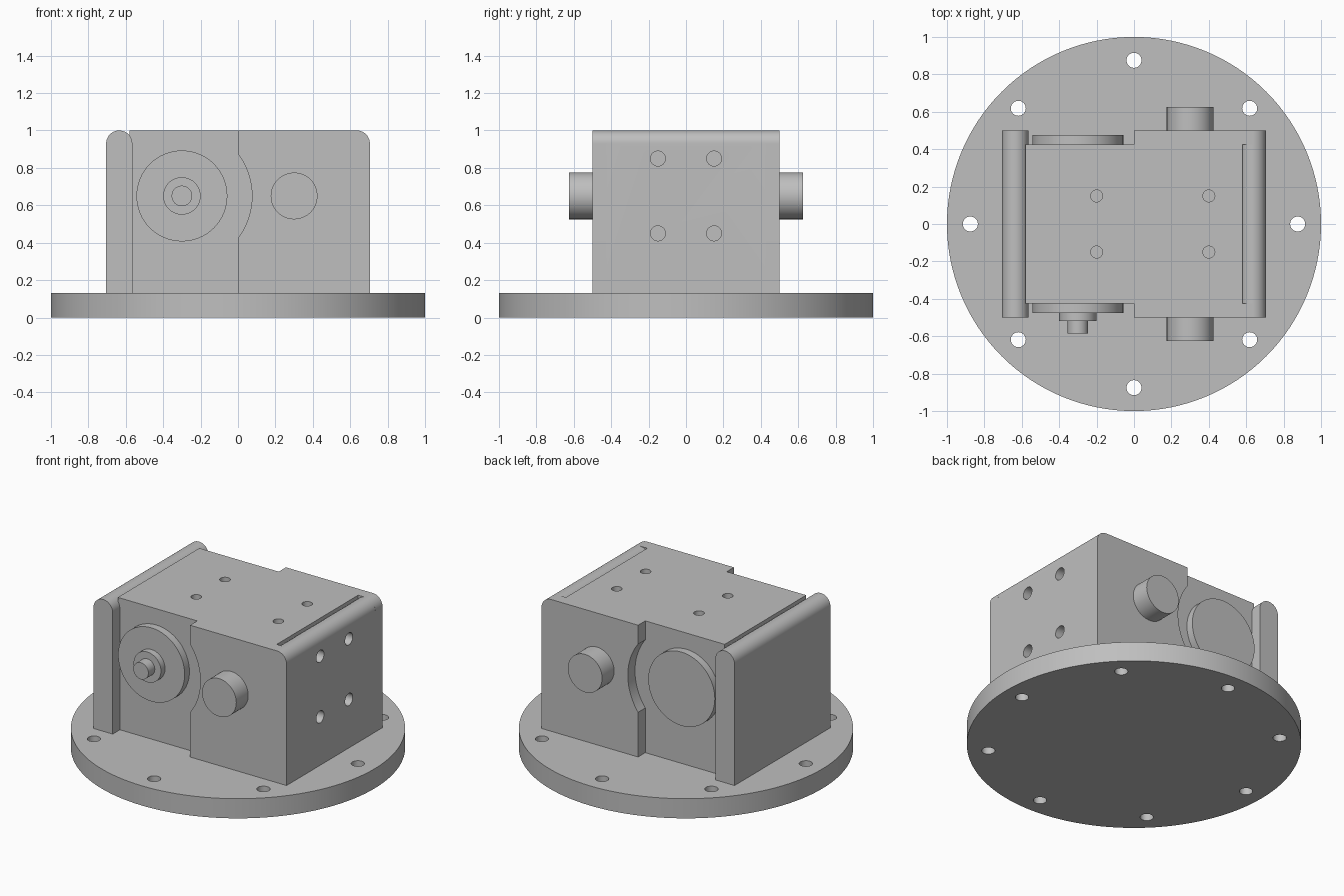
import bpy, bmesh
from math import cos, sin, pi, radians, acos
from mathutils import Matrix, Vector

cube = bpy.data.objects.get("Cube")
if cube:
    bpy.data.objects.remove(cube, do_unlink=True)

grey = bpy.data.materials.new("machined grey")
grey.use_nodes = True
grey.diffuse_color = (0.52, 0.52, 0.52, 1)
grey.node_tree.nodes["Principled BSDF"].inputs["Base Color"].default_value = grey.diffuse_color

FLOOR, TOP = 0.13, 1.0        # base plate top, housing top
INNER, OUTER = 0.425, 0.5     # half depth of the body and of the bracket
AXIS_X, AXIS_Z = 0.3, 0.65    # shaft and boss centres
ROUND = 0.07

TURN = {"x": Matrix.Rotation(pi / 2, 4, "Y"),
        "y": Matrix.Rotation(pi / 2, 4, "X"),
        "z": Matrix.Identity(4)}


def finish(name, bm):
    bmesh.ops.recalc_face_normals(bm, faces=bm.faces)
    mesh = bpy.data.meshes.new(name)
    bm.to_mesh(mesh)
    bm.free()
    mesh.materials.append(grey)
    obj = bpy.data.objects.new(name, mesh)
    bpy.context.collection.objects.link(obj)
    return obj


def activate(obj):
    bpy.ops.object.select_all(action="DESELECT")
    obj.select_set(True)
    bpy.context.view_layer.objects.active = obj


def smooth(obj):
    activate(obj)
    bpy.ops.object.shade_smooth_by_angle(angle=radians(30))


def cylinders(name, centres, radius, length, axis, sides=64):
    bm = bmesh.new()
    for c in centres:
        bmesh.ops.create_cone(bm, cap_ends=True, segments=sides, radius1=radius,
                              radius2=radius, depth=length,
                              matrix=Matrix.Translation(Vector(c)) @ TURN[axis])
    return finish(name, bm)


def disc(name, x, radius, y0, y1):
    smooth(cylinders(name, [(x, (y0 + y1) / 2, AXIS_Z)], radius, abs(y1 - y0), "y"))


def extrude(name, outline, y0, y1):
    # x-z outline swept along y
    bm = bmesh.new()
    face = bm.faces.new([bm.verts.new((x, y0, z)) for x, z in outline])
    swept = bmesh.ops.extrude_face_region(bm, geom=[face])["geom"]
    bmesh.ops.translate(bm, vec=(0, y1 - y0, 0),
                        verts=[v for v in swept if isinstance(v, bmesh.types.BMVert)])
    return finish(name, bm)


def drill(obj, centres, radius, length, axis):
    cutter = cylinders("hole_cutter", centres, radius, length, axis, 32)
    cutter.hide_render = True
    mod = obj.modifiers.new("holes", "BOOLEAN")
    mod.operation, mod.solver, mod.object = "DIFFERENCE", "EXACT", cutter
    activate(obj)
    bpy.ops.object.modifier_apply(modifier=mod.name)
    bpy.data.objects.remove(cutter, do_unlink=True)


def arc(cx, cz, r, a0, a1, steps=24):
    angles = [a0 + (a1 - a0) * i / steps for i in range(steps + 1)]
    return [(cx + r * cos(a), cz + r * sin(a)) for a in angles]


# Round base with a ring of bolt holes
base = cylinders("base_plate", [(0, 0, FLOOR / 2)], 1.0, FLOOR, "z", 128)
ring = [(0.875 * cos(i * pi / 4), 0.875 * sin(i * pi / 4), FLOOR / 2) for i in range(8)]
drill(base, ring, 0.04, 0.4, "z")
smooth(base)

# Motor body with four blind screw holes on top
body = extrude("motor_body", [(-0.58, FLOOR), (0.58, FLOOR), (0.58, TOP), (-0.58, TOP)],
               -INNER, INNER)
drill(body, [(x, y, TOP) for x in (-0.2, 0.4) for y in (-0.15, 0.15)], 0.032, 0.2, "z")
smooth(body)


# Round-topped end plates
def end_outline(cx):
    return [(cx - ROUND, FLOOR), (cx + ROUND, FLOOR)] + arc(cx, TOP - ROUND, ROUND, 0, pi)


smooth(extrude("free_end_plate", end_outline(-0.635), -OUTER, OUTER))
bracket_end = extrude("bracket_end", end_outline(0.635), -INNER, INNER)
drill(bracket_end, [(0.705, y, z) for y in (-0.15, 0.15) for z in (0.45, 0.85)],
      0.04, 0.2, "x")
smooth(bracket_end)

# Bracket sides, scooped around the output disc
half = acos(AXIS_X / 0.375)
side = ([(0, FLOOR), (0.705, FLOOR)] + arc(0.635, TOP - ROUND, ROUND, 0, pi / 2)
        + [(0, TOP)] + arc(-AXIS_X, AXIS_Z, 0.375, half, -half))
for label, s in (("front", -1), ("back", 1)):
    smooth(extrude("bracket_side_" + label, side, s * INNER, s * OUTER))
    disc("boss_" + label, AXIS_X, 0.125, s * (OUTER - 0.02), s * 0.625)
    disc("output_disc_" + label, -AXIS_X, 0.243, s * (INNER - 0.02), s * 0.475)

# Stepped shaft on the front disc
disc("shaft_collar", -AXIS_X, 0.1, -0.46, -0.518)
disc("shaft_tip", -AXIS_X, 0.055, -0.5, -0.585)
